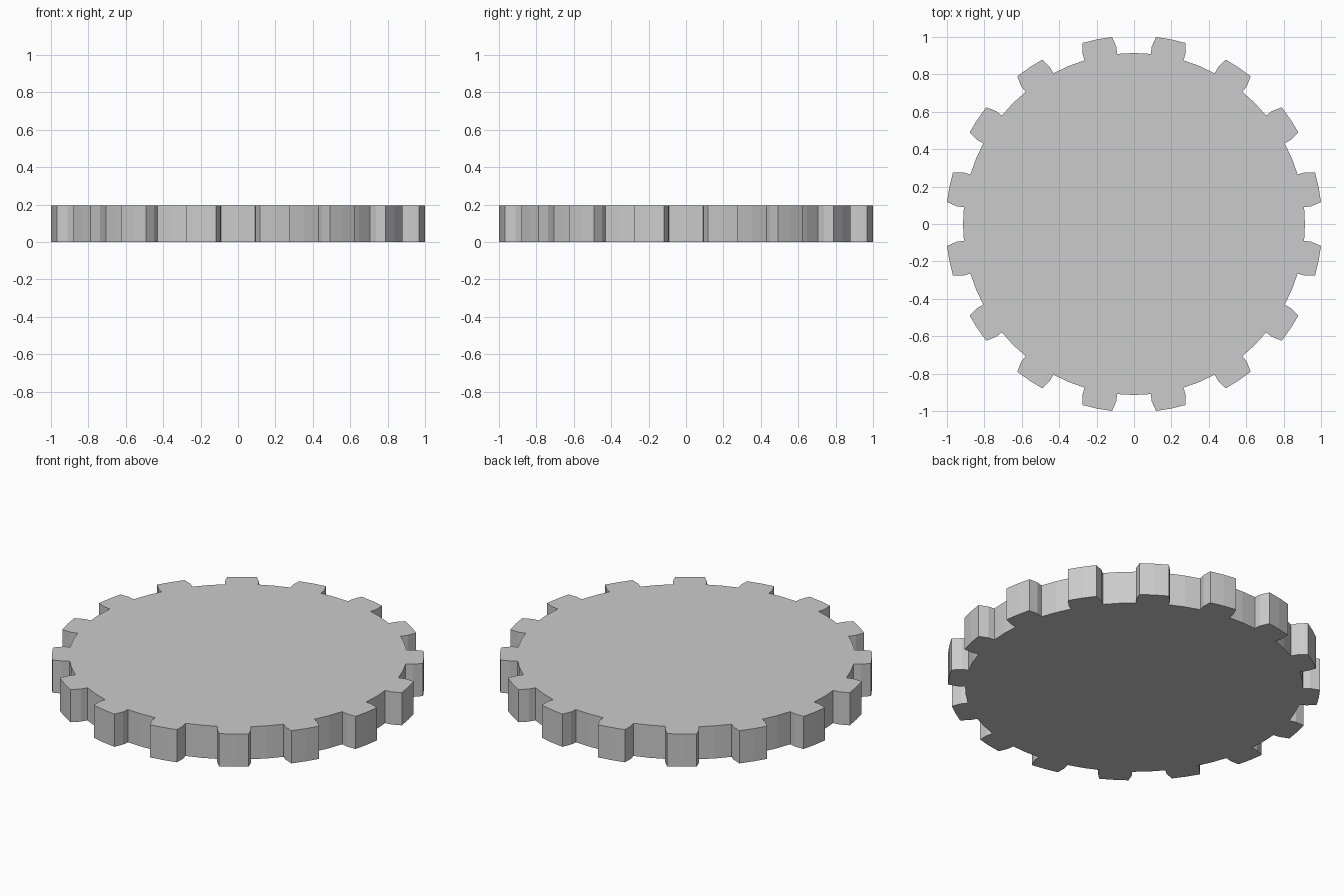
import bpy, bmesh
from math import sin, cos, radians

if "Cube" in bpy.data.objects:
    bpy.data.objects.remove(bpy.data.objects["Cube"])

TEETH = 16
HEIGHT = 0.195
STEP = 360 / TEETH
# One tooth: (angle from tooth centre, radius), flank - tip - flank - root midpoint
TOOTH = [(-5.6, 0.914), (-5.55, 0.953), (-4.55, 1.0065), (0, 1.0065),
         (4.55, 1.0065), (5.55, 0.953), (5.6, 0.914), (STEP / 2, 0.914)]

# Gear outline repeated around the centre
bm = bmesh.new()
outline = []
for i in range(TEETH):
    for a, r in TOOTH:
        t = radians((i + 0.5) * STEP + a)
        outline.append(bm.verts.new((r * cos(t), r * sin(t), 0)))
base = bm.faces.new(outline)

# Raise the outline into a solid plate
top = bmesh.ops.extrude_face_region(bm, geom=[base], use_keep_orig=True)
bmesh.ops.translate(bm, vec=(0, 0, HEIGHT),
                    verts=[v for v in top["geom"] if isinstance(v, bmesh.types.BMVert)])
bmesh.ops.recalc_face_normals(bm, faces=bm.faces)

mesh = bpy.data.meshes.new("gear_wheel")
bm.to_mesh(mesh)
bm.free()
gear = bpy.data.objects.new("gear_wheel", mesh)
bpy.context.collection.objects.link(gear)
